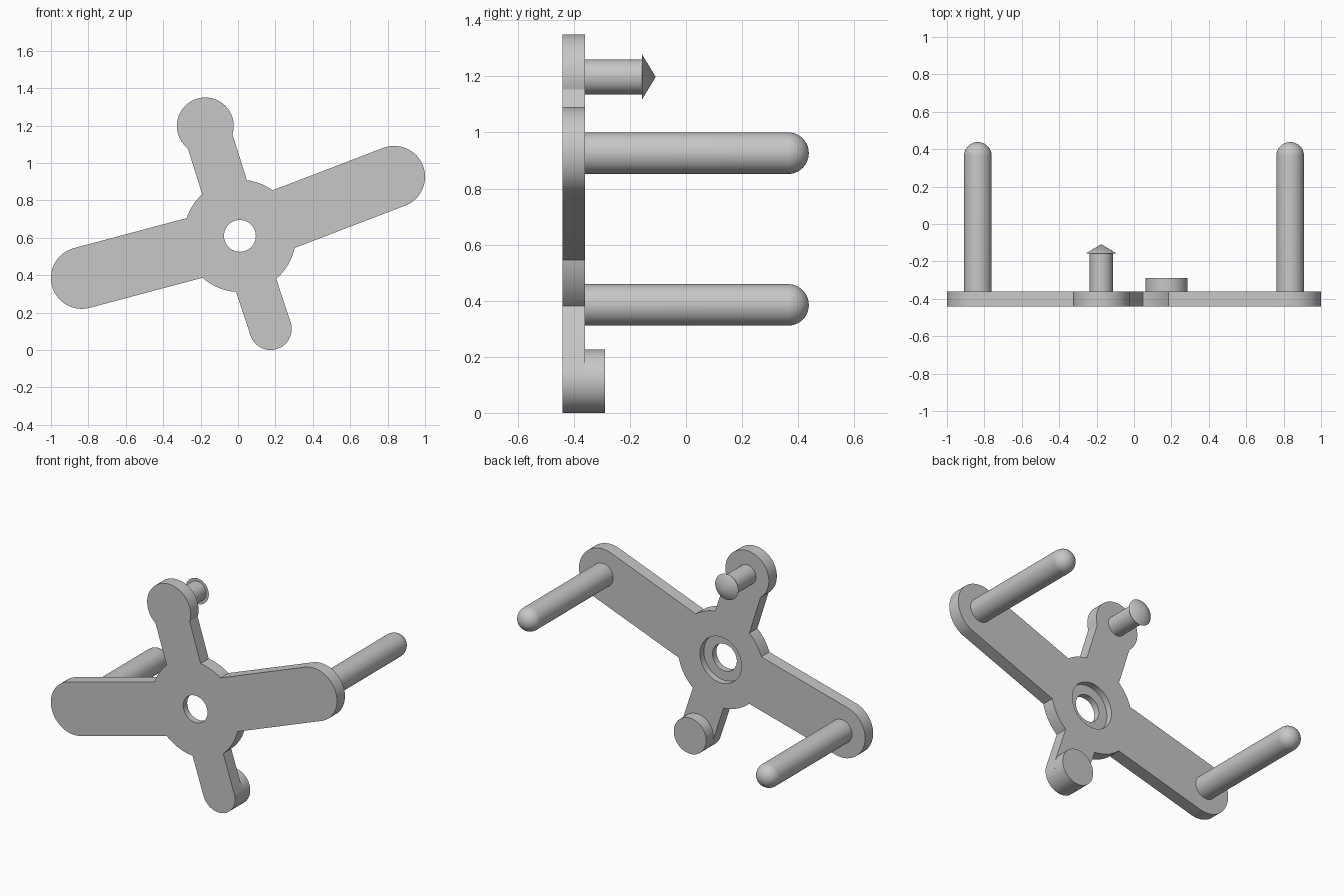
import bpy, bmesh
from math import sin, cos, asin, atan2, hypot, pi, radians

if "Cube" in bpy.data.objects:
    bpy.data.objects.remove(bpy.data.objects["Cube"], do_unlink=True)

grey = bpy.data.materials.new("light_grey")
grey.use_nodes = True
grey.diffuse_color = (0.57, 0.57, 0.57, 1)
grey.node_tree.nodes["Principled BSDF"].inputs["Base Color"].default_value = grey.diffuse_color

FRONT, STEP, BACK = -0.44, -0.40, -0.36
HUB = (0.01, 0.61)
HUB_R, HOLE_R, BORE_R = 0.30, 0.085, 0.145
# Arms counter-clockwise: end centre x, z, half width, end radius
ARMS = [
    (0.835, 0.926, 0.165, 0.165),
    (-0.175, 1.198, 0.125, 0.152),
    (-0.835, 0.385, 0.165, 0.165),
    (0.174, 0.113, 0.113, 0.113),
]


def finish(name, bm):
    bmesh.ops.remove_doubles(bm, verts=bm.verts, dist=1e-5)
    bmesh.ops.recalc_face_normals(bm, faces=bm.faces)
    mesh = bpy.data.meshes.new(name)
    bm.to_mesh(mesh)
    bm.free()
    mesh.materials.append(grey)
    obj = bpy.data.objects.new(name, mesh)
    bpy.context.collection.objects.link(obj)
    bpy.ops.object.select_all(action="DESELECT")
    obj.select_set(True)
    bpy.context.view_layer.objects.active = obj
    bpy.ops.object.shade_smooth_by_angle(angle=radians(30))
    return obj


def arc(centre, radius, start, end, steps):
    angles = [start + (end - start) * i / steps for i in range(steps + 1)]
    return [(centre[0] + radius * cos(a), centre[1] + radius * sin(a)) for a in angles]


def circle(centre, radius, steps=64):
    return arc(centre, radius, 0, 2 * pi, steps)[:-1]


def ring(bm, points, y):
    return [bm.verts.new((x, y, z)) for x, z in points]


def wall(bm, a, b):
    for i in range(len(a)):
        j = (i + 1) % len(a)
        bm.faces.new((a[i], a[j], b[j], b[i]))


def cap(bm, outer, inner):
    # Flat face with a round opening
    edges = []
    for loop in (outer, inner):
        for i, v in enumerate(loop):
            w = loop[(i + 1) % len(loop)]
            edges.append(bm.edges.get((v, w)) or bm.edges.new((v, w)))
    bmesh.ops.triangle_fill(bm, edges=edges, use_beauty=True)


def lathe(name, centre, profile):
    # Turned part along y, from (radius, y) pairs
    bm = bmesh.new()
    rings = [ring(bm, circle(centre, max(r, 1e-7), 48), y) for r, y in profile]
    for a, b in zip(rings, rings[1:]):
        wall(bm, a, b)
    bmesh.ops.remove_doubles(bm, verts=bm.verts, dist=1e-5)
    return finish(name, bm)


# Plate outline: hub arcs joined to four straight arms with round ends
outline = []
angles = [atan2(z - HUB[1], x - HUB[0]) for x, z, w, r in ARMS]
for i, (x, z, w, r) in enumerate(ARMS):
    a, sweep = angles[i], pi - asin(w / r)
    outline += arc((x, z), r, a - sweep, a + sweep, 40)
    k = (i + 1) % len(ARMS)
    start = a + asin(w / HUB_R)
    end = angles[k] - asin(ARMS[k][2] / HUB_R)
    while end < start:
        end += 2 * pi
    while end - start > 2 * pi:
        end -= 2 * pi
    outline += arc(HUB, HUB_R, start, end, 12)

# Plate with a through hole, counterbored from the back
bm = bmesh.new()
outer_front, outer_back = ring(bm, outline, FRONT), ring(bm, outline, BACK)
hole_front = ring(bm, circle(HUB, HOLE_R), FRONT)
hole_step = ring(bm, circle(HUB, HOLE_R), STEP)
bore_step = ring(bm, circle(HUB, BORE_R), STEP)
bore_back = ring(bm, circle(HUB, BORE_R), BACK)
for pair in ((outer_front, outer_back), (hole_front, hole_step),
             (hole_step, bore_step), (bore_step, bore_back)):
    wall(bm, *pair)
cap(bm, outer_front, hole_front)
cap(bm, outer_back, bore_back)
finish("arm_plate", bm)

# Long pegs with domed tips
PEG_R, TIP = 0.074, 0.438
dome = [(PEG_R * cos(t * pi / 24), TIP - PEG_R + PEG_R * sin(t * pi / 24)) for t in range(13)]
for name, arm in (("left_peg", ARMS[0]), ("right_peg", ARMS[2])):
    lathe(name, arm[:2], [(PEG_R, BACK)] + dome)

# Short clip pin with a pointed, flared head
lathe("clip_pin", ARMS[1][:2],
      [(0.062, BACK), (0.062, -0.157), (0.081, -0.157), (0, -0.108)])

# Round boss on the lower arm
lathe("lower_boss", ARMS[3][:2], [(0.113, BACK), (0.113, -0.288), (0, -0.288)])
